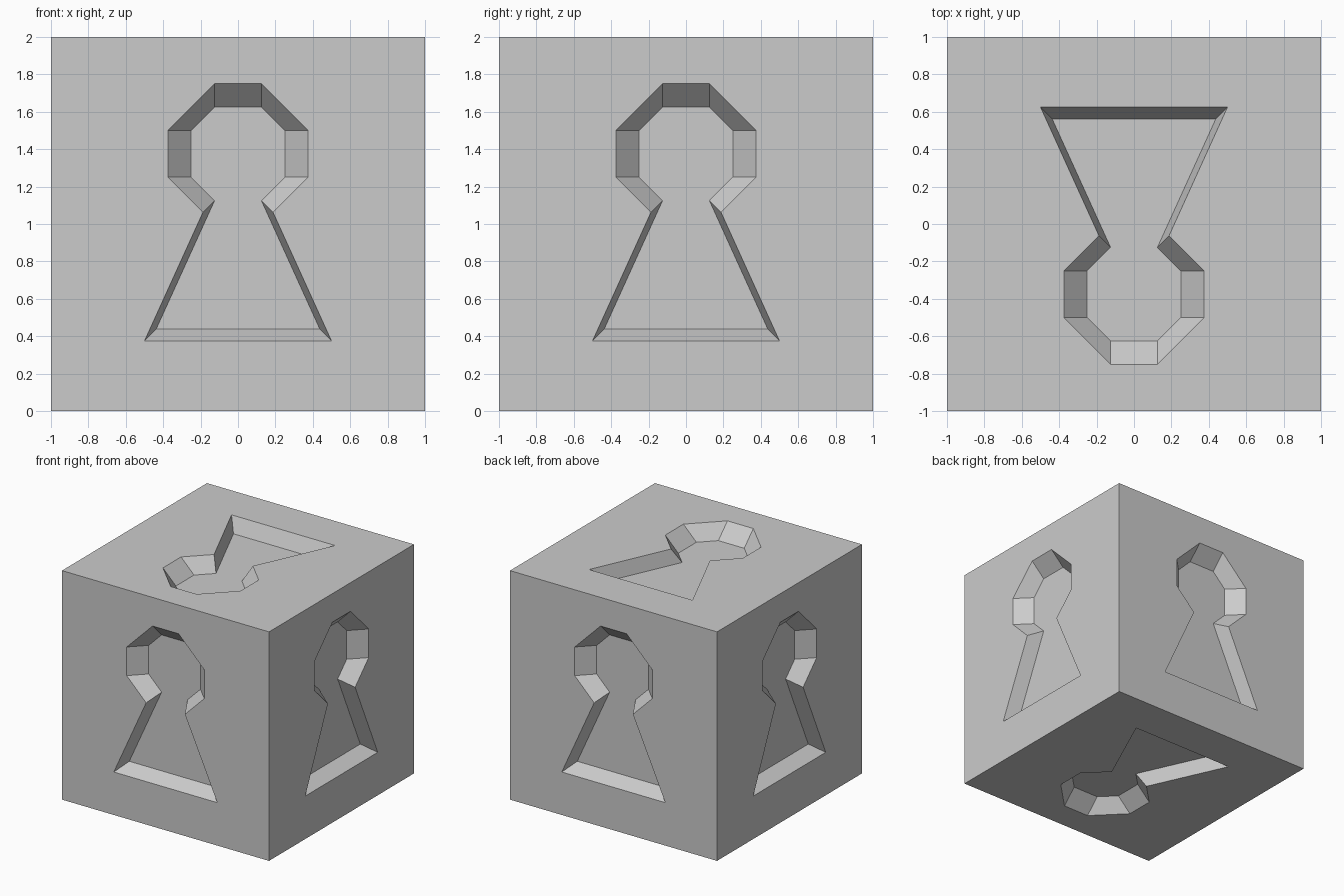
import bpy, bmesh
from math import pi
from mathutils import Matrix, Vector

if "Cube" in bpy.data.objects:
    bpy.data.objects.remove(bpy.data.objects["Cube"])

DEPTH = 0.125   # recess depth
OVER = 0.2      # how far (in recess depths) the cutter sticks out of the face

# right half of the keyhole, relative to the cube centre: at the surface / at the floor
RIM = [(0.125, 0.75), (0.375, 0.5), (0.375, 0.25), (0.1875, 0.0625), (0.5, -0.625)]
FLOOR = [(0.125, 0.625), (0.25, 0.5), (0.25, 0.25), (0.125, 0.125), (0.4375, -0.5625)]


def mirrored(half):
    return half + [(-x, z) for x, z in reversed(half)]


def add_keyhole(bm, rot):
    """Tapered keyhole plug on the front face, turned to another face by rot."""
    outer, inner = [], []
    for r, f in zip(mirrored(RIM), mirrored(FLOOR)):
        a, b = Vector((r[0], -1, r[1])), Vector((f[0], -1 + DEPTH, f[1]))
        outer.append(bm.verts.new(rot @ (a + (a - b) * OVER)))
        inner.append(bm.verts.new(rot @ b))
    bm.faces.new(outer)
    bm.faces.new(inner[::-1])
    n = len(outer)
    for i in range(n):
        j = (i + 1) % n
        bm.faces.new((outer[j], outer[i], inner[i], inner[j]))


# cube body
bpy.ops.mesh.primitive_cube_add(size=2, location=(0, 0, 1))
body = bpy.context.object
body.name = "keyhole_block"

# one keyhole plug per face: four sides, then top and bottom
turns = [Matrix.Rotation(i * pi / 2, 3, 'Z') for i in range(4)]
turns.append(Matrix.Rotation(pi, 3, 'Z') @ Matrix.Rotation(-pi / 2, 3, 'X'))
turns.append(Matrix.Rotation(pi / 2, 3, 'X'))
bm = bmesh.new()
for t in turns:
    add_keyhole(bm, t)
bmesh.ops.recalc_face_normals(bm, faces=bm.faces)
mesh = bpy.data.meshes.new("keyhole_cutter")
bm.to_mesh(mesh)
bm.free()
cutter = bpy.data.objects.new("keyhole_cutter", mesh)
cutter.location = (0, 0, 1)
cutter.hide_render = True
bpy.context.collection.objects.link(cutter)

# cut the recesses
mod = body.modifiers.new("keyholes", 'BOOLEAN')
mod.operation = 'DIFFERENCE'
mod.solver = 'EXACT'
mod.object = cutter
bpy.context.view_layer.objects.active = body
bpy.ops.object.modifier_apply(modifier=mod.name)
bpy.data.objects.remove(cutter)
